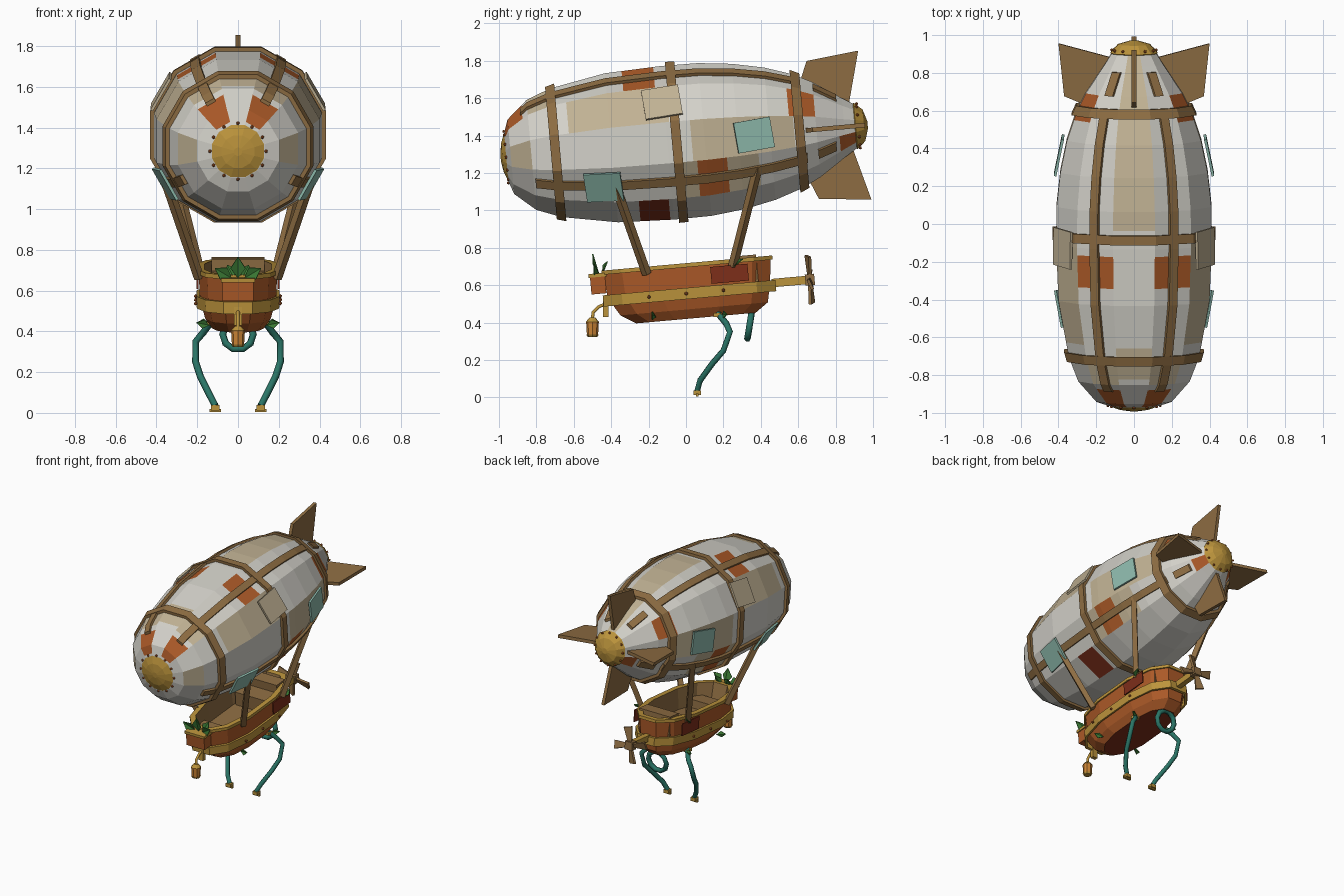
import bpy, bmesh, math
from mathutils import Matrix, Vector

cube = bpy.data.objects.get("Cube")
if cube:
    bpy.data.objects.remove(cube, do_unlink=True)


def material(name, code):
    lin = [(int(code[i:i + 2], 16) / 255) ** 2.2 for i in (0, 2, 4)] + [1]
    m = bpy.data.materials.new(name)
    m.use_nodes = True
    m.diffuse_color = lin
    bsdf = m.node_tree.nodes["Principled BSDF"]
    bsdf.inputs["Base Color"].default_value = lin
    bsdf.inputs["Roughness"].default_value = 0.8
    return m


WHITE = material("white_canvas", "D2D0C8")
BEIGE = material("beige_canvas", "BFB092")
WOOD = material("brown_wood", "8C6C44")
GOLD = material("brass", "BA923E")
RUST = material("rust_orange", "AA5A2C")
RED = material("dark_red", "7C3220")
PALE = material("pale_teal", "8CB8AA")
TEAL = material("deep_teal", "2E7466")
GREEN = material("leaf_green", "3E7A38")
LAMP = material("lamp_orange", "CC8438")

TILT = Matrix.Rotation(math.radians(5.1), 4, 'X')
SHIP = Matrix.Translation((0, 0, 1.37)) @ TILT
BOAT = Matrix.Translation((0, 0, 0.57)) @ TILT
WORLD = Matrix.Identity(4)


def finish(name, bm, mats, frame):
    bmesh.ops.recalc_face_normals(bm, faces=bm.faces)
    mesh = bpy.data.meshes.new(name)
    bm.to_mesh(mesh)
    bm.free()
    for m in mats:
        mesh.materials.append(m)
    ob = bpy.data.objects.new(name, mesh)
    ob.matrix_world = frame
    bpy.context.collection.objects.link(ob)
    return ob


def loft(name, rings, mats, frame, rule=None, cyclic=False, capmats=(0, 0)):
    """Skin a list of equal-sized point rings."""
    bm = bmesh.new()
    rows = [[bm.verts.new(p) for p in ring] for ring in rings]
    n = len(rows[0])
    for i in range(len(rows) - (0 if cyclic else 1)):
        a, b = rows[i], rows[(i + 1) % len(rows)]
        for j in range(n):
            f = bm.faces.new((a[j], a[(j + 1) % n], b[(j + 1) % n], b[j]))
            f.material_index = rule(i, j) if rule else 0
    if not cyclic:
        bm.faces.new(rows[0]).material_index = capmats[0]
        bm.faces.new(rows[-1]).material_index = capmats[1]
    return finish(name, bm, mats, frame)


def box(name, size, mat, frame):
    bm = bmesh.new()
    bmesh.ops.create_cube(bm, size=1, matrix=Matrix.Diagonal((*size, 1)))
    return finish(name, bm, [mat], frame)


def at(*p):
    return Matrix.Translation(p)


def bar(name, p, q, w, mat):
    p, q = Vector(p), Vector(q)
    rot = (q - p).to_track_quat('Z', 'Y').to_matrix().to_4x4()
    box(name, (w, w, (q - p).length), mat, Matrix.Translation((p + q) / 2) @ rot)


def pipe(name, pts, depth, mat, cyclic=False):
    cu = bpy.data.curves.new(name, 'CURVE')
    cu.dimensions = '3D'
    cu.bevel_depth, cu.bevel_resolution, cu.use_fill_caps = depth, 1, True
    sp = cu.splines.new('POLY')
    sp.points.add(len(pts) - 1)
    for s, p in zip(sp.points, pts):
        s.co = (*p, 1)
    sp.use_cyclic_u = cyclic
    cu.materials.append(mat)
    bpy.context.collection.objects.link(bpy.data.objects.new(name, cu))


# Balloon envelope: twelve-sided, radius measured to the middle of each panel
PROFILE = [(-.965, .13), (-.94, .2), (-.83, .295), (-.7, .345), (-.4, .4), (-.1, .412),
           (.1, .41), (.28, .39), (.45, .355), (.6, .305), (.7, .255), (.85, .155), (.93, .105)]


def radius(t):
    for (a, ra), (b, rb) in zip(PROFILE, PROFILE[1:]):
        if t <= b:
            return ra + (rb - ra) * (t - a) / (b - a)
    return PROFILE[-1][1]


def polygon(t, r):
    k = r / math.cos(math.radians(15))
    angles = [math.radians(30 * j - 15) for j in range(12)]
    return [(k * math.cos(a), t, k * math.sin(a)) for a in angles]


# Panel patches: angle, start, end, material index
PATCHES = [(60, -.96, -.86, 2), (60, -.31, -.14, 2), (30, .56, .7, 2), (-30, .05, .21, 2),
           (-60, -.28, -.12, 3), (-30, .82, .91, 2), (90, 0, .93, 1), (90, -.8, -.63, 1),
           (30, -.62, -.08, 1), (0, .03, .58, 1), (-30, -.05, .38, 1), (60, -.83, -.7, 1),
           (0, -.94, -.83, 1)]
stations = sorted({p[0] for p in PROFILE} | {t for p in PATCHES for t in p[1:3]})
stations = [t for t in stations if -.965 <= t <= .93]


def patch(i, j):
    a = 30 * j
    a = 180 - a if 90 < a < 270 else a - 360 if a >= 270 else a
    mid = (stations[i] + stations[i + 1]) / 2
    for angle, t0, t1, m in PATCHES:
        if a == angle and t0 < mid < t1:
            return m
    return 0


loft("envelope", [polygon(t, radius(t)) for t in stations], [WHITE, BEIGE, RUST, RED], SHIP, patch)
loft("nose_cap", [polygon(*p) for p in ((-.945, .135), (-.96, .14), (-.985, .08), (-.995, .02))], [GOLD], SHIP)
loft("tail_cap", [polygon(*p) for p in ((.9, .11), (.91, .125), (.955, .085), (.975, .02))], [GOLD], SHIP)

# Hoops round the envelope
for t in (-.7, -.05, .61):
    a, b = t - .025, t + .025
    loft("hoop", [polygon(a, radius(a) - .01), polygon(a, radius(a) + .02),
                  polygon(b, radius(b) + .02), polygon(b, radius(b) - .01)], [WOOD], SHIP, cyclic=True)


def skin_frame(t, angle, lift):
    """Frame on the envelope: X along it, Y around it, Z outward."""
    a = math.radians(angle)
    n = Vector((math.cos(a), 0, math.sin(a)))
    pos = n * (radius(t) + lift) + Vector((0, t, 0))
    along = (n * (radius(t + .04) - radius(t - .04)) / .08 + Vector((0, 1, 0))).normalized()
    around = Vector((-math.sin(a), 0, math.cos(a)))
    m = Matrix((along, around, along.cross(around))).transposed().to_4x4()
    return Matrix.Translation(pos) @ m


# Lengthwise battens
def batten(angle, t0, t1, w=.05):
    a = math.radians(angle)
    n, u = Vector((math.cos(a), 0, math.sin(a))), Vector((-math.sin(a), 0, math.cos(a)))
    ts = [t0] + [p[0] for p in PROFILE if t0 < p[0] < t1] + [t1]
    rings = [[n * (radius(t) + h) + u * s * w / 2 + Vector((0, t, 0))
              for h, s in ((-.01, -1), (-.01, 1), (.017, 1), (.017, -1))] for t in ts]
    loft("batten", rings, [WOOD], SHIP)


for side in (0, 1):
    flip = lambda a: 180 - a if side else a
    for angle, t0, t1 in ((60, -.87, .62), (60, .7, .82), (-30, -.82, .64), (-30, .7, .8)):
        batten(flip(angle), t0, t1)
    # Sewn-on repair plates
    for t, angle, size, turn, m in ((-.46, -30, (.2, .17, .014), 3, PALE), (.365, 0, (.2, .165, .014), 5, PALE),
                                    (-.11, 30, (.2, .18, .014), 4, BEIGE)):
        spin = Matrix.Rotation(math.radians(-turn if side else turn), 4, 'Z')
        box("repair_plate", size, m, SHIP @ skin_frame(t, flip(angle), .024) @ spin)

# Tail fins
for k in range(4):
    spin = Matrix.Rotation(k * math.pi / 2, 4, 'Y')
    outline = [(.63, .25), (.68, .37), (.96, .4), (.885, .12), (.8, .15)]
    loft("tail_fin", [[(x, t, r) for t, r in outline] for x in (-.012, .012)], [WOOD], SHIP @ spin)

# Rivets on the caps
for t, r in ((-.965, .138), (.925, .118)):
    bm = bmesh.new()
    for k in range(12):
        a = k * math.pi / 6
        bmesh.ops.create_icosphere(bm, subdivisions=1, radius=.009, matrix=at(r * math.cos(a), t, r * math.sin(a)))
    finish("cap_rivets", bm, [RUST], SHIP)


# Gondola hull: twelve-sided boat, with brass rim and wooden inside
def oval(z, y0, y1, hw):
    pts = []
    for j in range(12):
        a = math.radians(30 * j + 15)
        c, s = math.cos(a), math.sin(a)
        pts.append((hw * math.copysign(abs(c) ** .8, c),
                    (y0 + y1) / 2 + (y1 - y0) / 2 * math.copysign(abs(s) ** .8, s) * 1.03, z))
    return pts


LEVELS = [(-.15, -.28, .36, .13), (-.1, -.36, .43, .165), (0, -.42, .45, .192), (.125, -.43, .465, .198),
          (.125, -.44, .475, .208), (.147, -.44, .475, .208), (.147, -.4, .435, .17), (.0, -.37, .4, .15)]
loft("gondola", [oval(*p) for p in LEVELS], [RUST, RED, GOLD, WOOD], BOAT,
     lambda i, j: (0, 0, 0, 2, 2, 2, 3)[i], capmats=(1, 3))
BELT = [(-.045, -.425, .46, .195), (-.045, -.445, .48, .208), (.015, -.445, .48, .21), (.015, -.425, .46, .195)]
loft("brass_belt", [oval(*p) for p in BELT], [GOLD], BOAT, cyclic=True)
for y, z, d in ((-.27, .03, .12), (.24, .05, .16), (.34, .08, .1)):
    box("bench", (.26, d, z * 2), WOOD, BOAT @ at(0, y, z))
for s in (-1, 1):
    box("hull_patch", (.008, .2, .09), RED, BOAT @ at(s * .199, .24, .07))
    bm = bmesh.new()
    for y in (-.2, .0, .2):
        bmesh.ops.create_icosphere(bm, subdivisions=1, radius=.01, matrix=at(s * .207, y, -.015))
    finish("belt_rivets", bm, [RUST], BOAT)

# Struts holding the gondola
for s in (-1, 1):
    bar("front_strut", (s * .355, -.38, 1.14), (s * .19, -.21, .66), .036, WOOD)
    bar("rear_strut", (s * .325, .385, 1.23), (s * .19, .25, .7), .036, WOOD)

# Propeller at the stern
box("propeller_shaft", (.04, .2, .045), GOLD, BOAT @ at(0, .56, 0))
box("propeller_hub", (.06, .05, .06), WOOD, BOAT @ at(0, .665, 0))
for k in range(4):
    spin = Matrix.Rotation(math.radians(90 * k + 12), 4, 'Y') @ Matrix.Rotation(.35, 4, 'Z')
    blade = [(-.012, .01), (-.03, .13), (.03, .13), (.012, .01)]
    loft("propeller_blade", [[(x, y, z) for x, z in blade] for y in (-.008, .008)], [WOOD], BOAT @ at(0, .665, 0) @ spin)

# Bow planter, lantern arm and lantern
box("bow_planter", (.15, .08, .1), RUST, BOAT @ at(0, -.465, .075))
box("planter_trim", (.165, .095, .02), GOLD, BOAT @ at(0, -.465, .125))
box("bow_bracket", (.04, .03, .09), GOLD, at(0, -.43, .475))
pipe("lantern_arm", [(0, -.43, .5), (0, -.465, .485), (0, -.497, .455), (0, -.5, .42)], .01, GOLD)
for name, r0, r1, h, z, m in (("lantern_body", .03, .034, .07, .37, LAMP), ("lantern_roof", .036, .015, .022, .415, GOLD),
                              ("lantern_base", .026, .034, .012, .33, GOLD)):
    bm = bmesh.new()
    bmesh.ops.create_cone(bm, cap_ends=True, segments=8, radius1=r0, radius2=r1, depth=h)
    finish(name, bm, [m], at(0, -.5, z))

# Leaves: folded kites pointing along a direction
LEAVES = [((0, -.47, .66), (0, -.3, 1), .11)]
for s in (-1, 1):
    LEAVES += [((s * .03, -.47, .66), (s, -.3, .6), .1), ((s * .02, -.45, .66), (s * .5, .4, 1), .08),
               ((s * .2, .25, .7), (s * .2, .5, .4), .07), ((s * .14, -.16, .43), (s, -.3, .2), .07),
               ((s * .14, .2, .44), (s, .4, .1), .06)]
bm = bmesh.new()
for p, d, size in LEAVES:
    p, d = Vector(p), Vector(d).normalized()
    w = d.cross(Vector((0, 1, 0))).normalized() * size * .33
    fold = d.cross(w).normalized() * size * .12
    base, tip, l, r = [bm.verts.new(v) for v in (p, p + d * size, p + d * size * .5 + w + fold, p + d * size * .5 - w + fold)]
    bm.faces.new((base, l, tip))
    bm.faces.new((base, tip, r))
leaves = finish("leaves", bm, [GREEN], WORLD)
leaves.modifiers.new("thickness", 'SOLIDIFY').thickness = .006

# Hanging pipes with brass ends, and the coiled pipe
for s in (-1, 1):
    pipe("hanging_pipe", [(s * .13, .17, .45), (s * .17, .215, .395), (s * .208, .235, .35), (s * .208, .2, .25),
                          (s * .185, .14, .18), (s * .14, .075, .09), (s * .112, .06, .035)], .017, TEAL)
    box("pipe_collar", (.045, .045, .02), GOLD, at(s * .13, .17, .44))
    box("pipe_tip", (.04, .04, .025), GOLD, at(s * .112, .06, .025))
    box("tip_claw", (.058, .015, .015), GOLD, at(s * .112, .06, .012))
pipe("coiled_pipe", [(.075 * math.cos(k * math.pi / 5), .34 + .012 * math.sin(k * math.pi / 5),
                      .385 + .075 * math.sin(k * math.pi / 5)) for k in range(10)], .018, TEAL, True)
